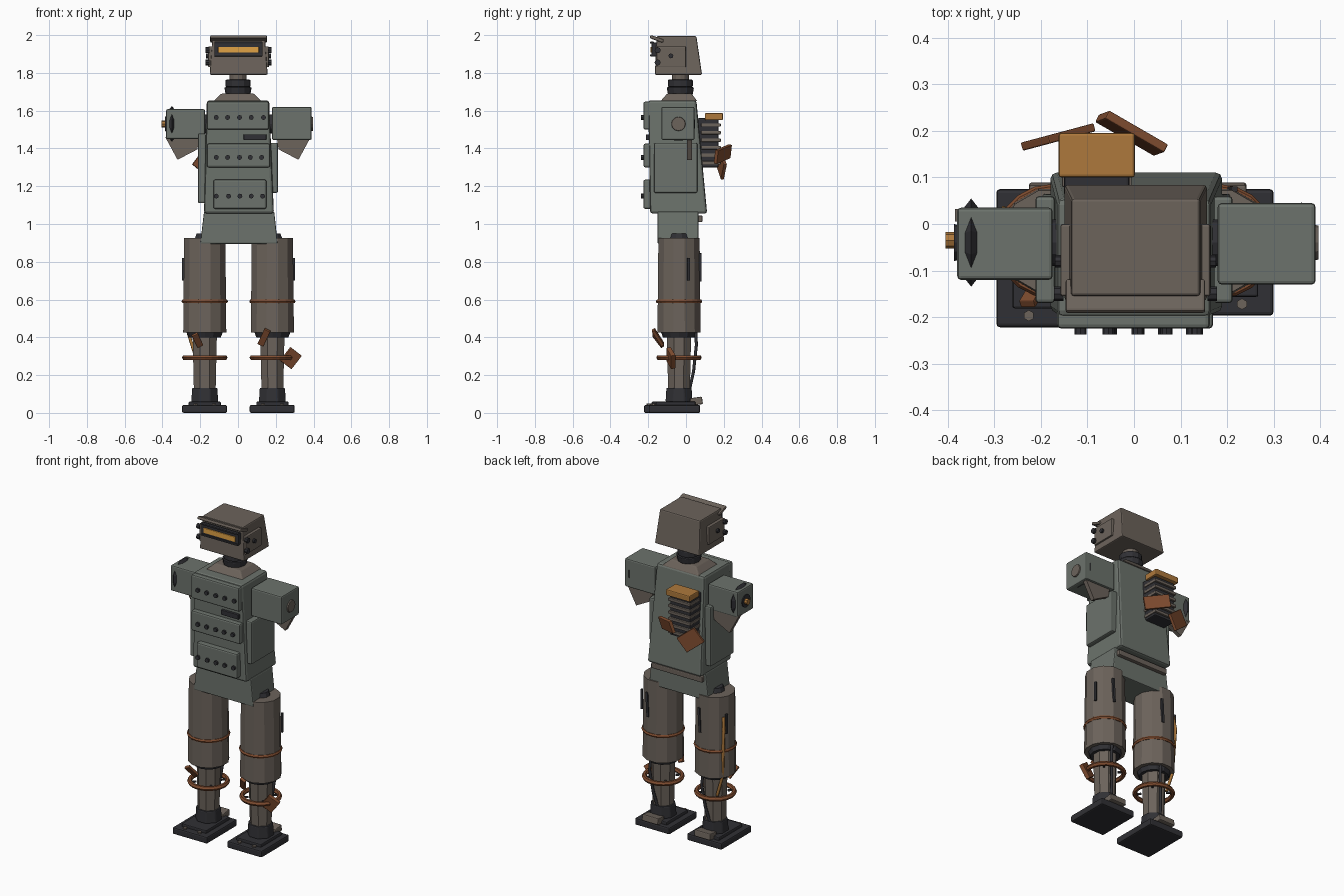
import bpy, bmesh, math
from mathutils import Vector, Matrix, Euler

if "Cube" in bpy.data.objects:
    bpy.data.objects.remove(bpy.data.objects["Cube"])

def mat(name, c):
    m = bpy.data.materials.new(name)
    m.diffuse_color = (*c, 1)
    m.use_nodes = True
    m.node_tree.nodes["Principled BSDF"].inputs["Base Color"].default_value = m.diffuse_color
    return m

GREEN = mat("green_grey", (0.15, 0.17, 0.15))
TAN = mat("warm_grey", (0.15, 0.125, 0.105))
DARK = mat("dark_steel", (0.03, 0.03, 0.035))
AMBER = mat("amber", (0.75, 0.36, 0.06))
ORANGE = mat("orange", (0.42, 0.19, 0.045))
RUST = mat("rust", (0.22, 0.075, 0.03))

def finish(name, bm, m, bevel=0):
    bmesh.ops.recalc_face_normals(bm, faces=bm.faces)
    me = bpy.data.meshes.new(name)
    bm.to_mesh(me)
    bm.free()
    me.materials.append(m)
    o = bpy.data.objects.new(name, me)
    bpy.context.collection.objects.link(o)
    if bevel:
        b = o.modifiers.new("bevel", 'BEVEL')
        b.width, b.segments = bevel, 2
    return o

def frustum(name, lo, hi, m, bevel=0.008):
    """lo / hi = (x0, x1, y0, y1, z)"""
    bm = bmesh.new()
    r = []
    for x0, x1, y0, y1, z in (lo, hi):
        r.append([bm.verts.new((x, y, z)) for x, y in ((x0, y0), (x1, y0), (x1, y1), (x0, y1))])
    bm.faces.new(r[0])
    bm.faces.new(r[1])
    for i in range(4):
        j = (i + 1) % 4
        bm.faces.new((r[0][i], r[0][j], r[1][j], r[1][i]))
    return finish(name, bm, m, bevel)

def box(name, x0, x1, y0, y1, z0, z1, m, bevel=0.006):
    return frustum(name, (x0, x1, y0, y1, z0), (x0, x1, y0, y1, z1), m, bevel)

def slab(name, c, size, rot, m, bevel=0.003):
    o = box(name, *[s * v / 2 for v in size for s in (-1, 1)], m, bevel)
    o.location = c
    o.rotation_euler = [math.radians(a) for a in rot]
    return o

def cyl(name, c, r1, r2, h, n, m, axis='Z', bevel=0, turn=0):
    bm = bmesh.new()
    bmesh.ops.create_cone(bm, cap_ends=True, segments=n, radius1=r1, radius2=r2, depth=h)
    rot = {'Z': Euler((0, 0, 0)), 'X': Euler((0, math.pi / 2, 0)), 'Y': Euler((math.pi / 2, 0, 0))}[axis]
    bm.transform(Matrix.Translation(c) @ rot.to_matrix().to_4x4() @ Matrix.Rotation(turn, 4, 'Z'))
    return finish(name, bm, m, bevel)

def ring(name, c, R, r, m):
    bpy.ops.mesh.primitive_torus_add(location=c, major_radius=R, minor_radius=r,
                                     major_segments=20, minor_segments=6)
    o = bpy.context.object
    o.name = name
    o.data.materials.append(m)

def tube(name, pts, r, m):
    cu = bpy.data.curves.new(name, 'CURVE')
    cu.dimensions, cu.bevel_depth, cu.bevel_resolution = '3D', r, 1
    cu.use_fill_caps = True
    s = cu.splines.new('POLY')
    s.points.add(len(pts) - 1)
    for p, q in zip(s.points, pts):
        p.co = (*q, 1)
    cu.materials.append(m)
    bpy.context.collection.objects.link(bpy.data.objects.new(name, cu))

# Head: tapered block, brow, visor and ear boxes
frustum("head", (-.15, .157, -.165, .085, 1.79), (-.135, .142, -.155, .055, 1.995), TAN, .007)
slab("brow", (.003, -.155, 1.98), (.3, .075, .018), (-20, 0, 0), TAN, .006)
box("visor_frame", -.125, .13, -.182, -.15, 1.888, 1.96, DARK, .005)
for z in (1.888, 1.955):
    box("visor_rim", -.125, .13, -.19, -.17, z, z + .01, DARK, .002)
box("visor_light", -.105, .11, -.188, -.17, 1.907, 1.938, AMBER, .002)
for s in (-1, 1):
    xs = sorted((.003 + s * .135, .003 + s * .161))
    box("ear_plate", *xs, -.155, 0, 1.83, 1.94, TAN, .005)
    cyl("ear_knob", (.003 + s * .165, -.08, 1.89), .013, .013, .016, 8, DARK, 'X')
    for z in (1.855, 1.92):
        cyl("ear_bolt", (.003 + s * .165, -.15, z), .016, .016, .02, 8, DARK, 'X')

# Neck: post, dark bands and collar
cyl("neck_post", (0, -.03, 1.75), .045, .045, .12, 12, TAN)
for i, z in enumerate((1.705, 1.745)):
    cyl("neck_band", (0, -.03, z), .066, .072 - .006 * i, .038, 12, DARK, bevel=.005)
frustum("collar", (-.13, .125, -.135, .06, 1.65), (-.09, .085, -.1, .03, 1.69), TAN, .006)

# Torso, pelvis and back trim
frustum("torso", (-.18, .19, -.19, .112, 1.055), (-.165, .165, -.2, .055, 1.655), GREEN, .014)
frustum("pelvis", (-.2, .21, -.15, .065, .895), (-.18, .192, -.15, .065, 1.065), GREEN, .006)
box("back_belt", -.17, .18, .05, .087, 1.01, 1.045, TAN)
box("chest_slot", .03, .15, -.212, -.18, 1.445, 1.475, DARK, .003)

# Front armour plates with rivets
for x0, x1, z0, z1, rx in ((-.165, .163, 1.5, 1.648, (-.115, -.055, .008, .07, .135)),
                           (-.165, .17, 1.3, 1.425, (-.115, -.055, .008, .065, .125)),
                           (-.13, .15, 1.08, 1.235, (-.115, -.05, .01, .07, .13))):
    box("chest_plate", x0, x1, -.225, -.18, z0, z1, GREEN, .009)
    for x in rx:
        cyl("rivet", (x, -.227, (z0 + z1) / 2 - .01), .013, .013, .02, 8, DARK, 'Y')

# Torso side panels
for s, z0, z1 in ((-1, 1.11, 1.48), (1, 1.165, 1.43)):
    xs = sorted((s * .17, s * .212))
    box("side_panel", *xs, -.17, .06, z0, z1, GREEN, .008)

# Upper arms: boxes, axle, torn plates below, joint discs
for s, x0, x1, y0, y1, z0, z1, R, xd in ((-1, .175, .38, -.12, .035, 1.45, 1.608, .098, .35),
                                        (1, .18, .39, -.13, .045, 1.445, 1.62, .09, .36)):
    box("upper_arm", *sorted((s * x0, s * x1)), y0, y1, z0, z1, GREEN, .008)
    cyl("shoulder_axle", (s * .17, -.04, 1.53), .05, .05, .06, 12, DARK, 'X')
    for e in (-1, 1):
        cyl("elbow_disc", (s * xd + e * .0125, -.04, 1.53), R if e > 0 else .065,
            .065 if e > 0 else R, .025, 12, DARK, 'X', turn=math.pi / 12)
    cyl("arm_end_disc", (s * x1, -.04, 1.53), .04, .036, .014, 12, DARK if s < 0 else TAN, 'X')
    bm = bmesh.new()
    f = bm.faces.new([bm.verts.new((s * x, .005, z)) for x, z in
                      ((.205, 1.46), (.385, 1.46), (.32, 1.34), (.215, 1.395))])
    g = bmesh.ops.extrude_face_region(bm, geom=[f])
    bmesh.ops.translate(bm, vec=(0, .027, 0), verts=[v for v in g['geom'] if isinstance(v, bmesh.types.BMVert)])
    finish("torn_arm_plate", bm, TAN)
cyl("arm_stub", (-.392, -.035, 1.53), .018, .018, .026, 8, ORANGE, 'X')

# Back power pack with fins, cap and loose rust plates
box("power_pack", -.15, -.01, .06, .172, 1.3, 1.56, DARK)
for i in range(6):
    box("cooling_fin", -.155, -.005, .08, .184, 1.315 + i * .04, 1.333 + i * .04, TAN, .003)
box("pack_cap", -.162, .002, .1, .196, 1.55, 1.588, ORANGE)
slab("rust_plate", (-.163, .187, 1.315), (.13, .018, .1), (0, 38, 15), RUST)
slab("rust_plate", (-.005, .195, 1.37), (.15, .02, .075), (-14, 12, -30), RUST)

# Legs
for s, cx in ((-1, -.176), (1, .182)):
    cy = -.037
    cyl("hip_joint", (cx, cy, .915), .07, .045, .07, 10, DARK)
    cyl("thigh", (cx, cy, .675), .118, .113, .5, 12, TAN, turn=math.pi / 12)
    cyl("knee_cuff", (cx, cy, .42), .085, .1, .04, 12, DARK)
    ring("thigh_ring", (cx, cy, .59), .112, .011, RUST)
    ring("shin_ring", (cx, cy, .293), .107, .014, RUST)
    for a in range(4):
        t = math.radians(45 + 90 * a)
        p = Vector((cx + .088 * math.cos(t), cy + .088 * math.sin(t), .293))
        slab("ring_spoke", p, (.035, .01, .01), (0, 0, math.degrees(t)), DARK, 0)
    cyl("shin", (cx, cy, .27), .062, .07, .33, 8, TAN, turn=math.pi / 8)
    cyl("ankle", (cx, cy, .095), .077, .072, .075, 8, DARK, bevel=.006, turn=math.pi / 8)
    fy = -.222 if s < 0 else -.197
    box("foot", cx - .12, cx + .118, fy, .075, 0, .042, DARK, .008)
    box("foot_top", cx - .085, cx + .085, fy + .04, .05, .035, .06, DARK, .006)
    slab("heel_block", (cx + .005, .055, .062), (.11, .065, .04), (8, 0, 0), TAN, .006)
    for x in (-.05, .05):
        cyl("toe_bolt", (cx + x, fy + .025, .044), .012, .012, .012, 6, TAN)
    # dark scars on the back and outer thigh
    slab("thigh_slit", (cx + .03, cy + .112, .77), (.014, .012, .15), (0, 3, 0), DARK, 0)
    slab("thigh_slit", (cx + s * .112, cy + .05, .76), (.012, .014, .12), (0, 0, s * 20), DARK, 0)
    tube("shin_cable", [(cx + .02, .05, .46), (cx + .03, .055, .36), (cx + .015, .04, .22), (cx, .02, .13)], .009, DARK)

# Exposed cable on the left leg
tube("leg_cable", [(-.272, .02, .8), (-.28, .03, .72), (-.272, .025, .56), (-.265, .02, .43), (-.225, .015, .3)],
     .009, ORANGE)

# Rust scraps at the knees
slab("knee_scrap", (-.215, -.148, .385), (.035, .018, .085), (35, -25, 0), RUST)
slab("knee_scrap", (.138, -.148, .4), (.035, .018, .1), (30, 25, 0), RUST)
slab("shin_scrap", (.28, -.08, .29), (.075, .025, .09), (15, 35, 25), RUST)
